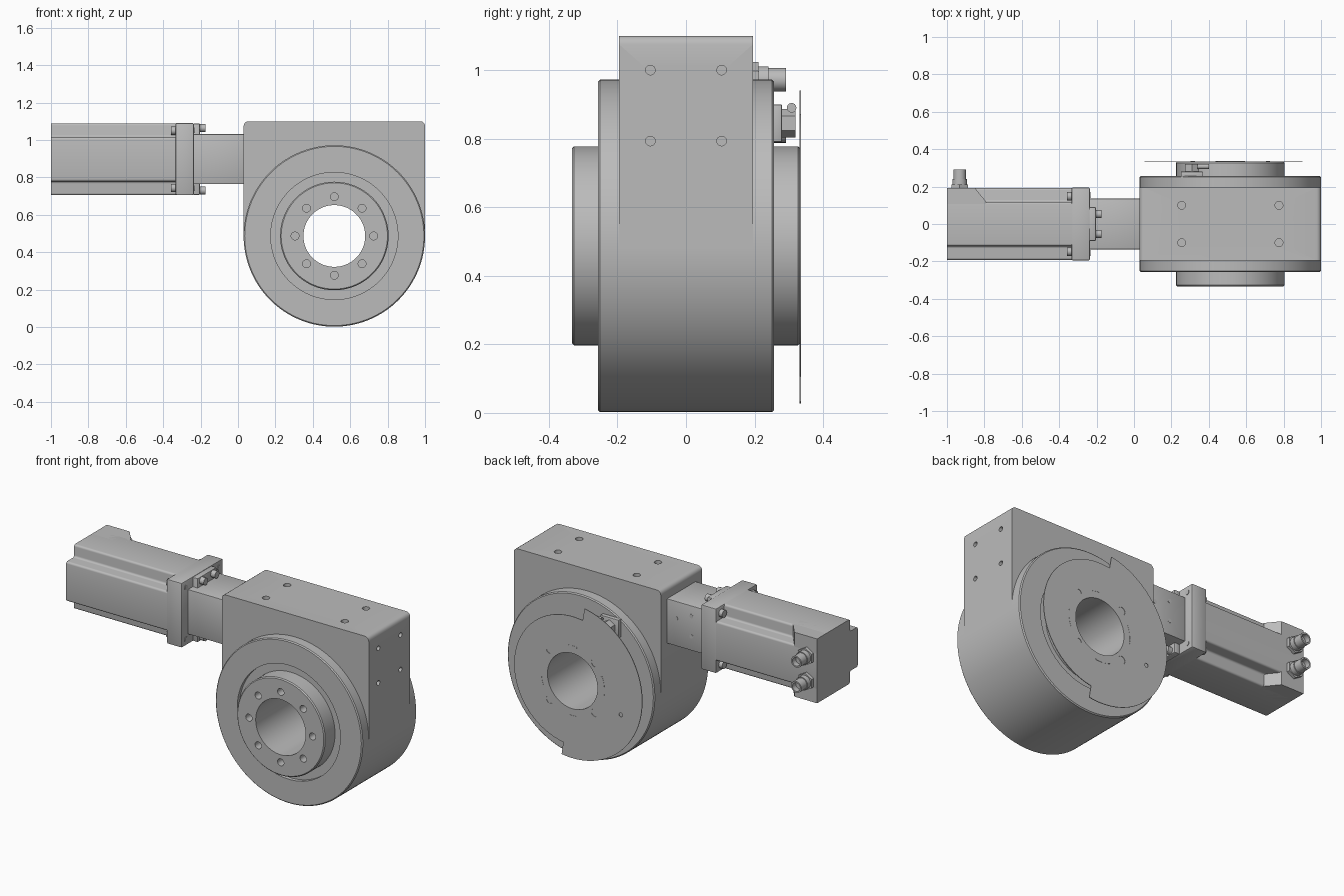
import bpy, bmesh, math
from mathutils import Matrix, Vector

cube = bpy.data.objects.get("Cube")
if cube:
    bpy.data.objects.remove(cube, do_unlink=True)

grey = bpy.data.materials.new("machined_grey")
grey.use_nodes = True
colour = (0.5, 0.5, 0.5, 1)
grey.diffuse_color = colour
grey.node_tree.nodes["Principled BSDF"].inputs["Base Color"].default_value = colour

CX, CZ, R = 0.515, 0.487, 0.485      # drum axis and radius
MZ = 0.897                           # motor axis height
TURN = {"x": Matrix.Rotation(math.pi / 2, 4, "Y"),
        "y": Matrix.Rotation(-math.pi / 2, 4, "X"),
        "z": Matrix.Identity(4)}


def finish(name, bm, smooth=True):
    bmesh.ops.recalc_face_normals(bm, faces=bm.faces[:])
    mesh = bpy.data.meshes.new(name)
    bm.to_mesh(mesh)
    bm.free()
    obj = bpy.data.objects.new(name, mesh)
    bpy.context.collection.objects.link(obj)
    mesh.materials.append(grey)
    if smooth:
        shade(obj)
    return obj


def activate(obj):
    bpy.ops.object.select_all(action="DESELECT")
    obj.select_set(True)
    bpy.context.view_layer.objects.active = obj


def shade(obj):
    activate(obj)
    bpy.ops.object.shade_smooth_by_angle(angle=math.radians(30))


def box(name, x, y, z, bevel=0.0):
    bm = bmesh.new()
    bmesh.ops.create_cube(bm, size=1)
    for v in bm.verts:
        v.co = Vector([(s[0] + s[1]) / 2 + c * (s[1] - s[0]) for c, s in zip(v.co, (x, y, z))])
    if bevel:
        bmesh.ops.bevel(bm, geom=bm.edges[:], offset=bevel, segments=2, affect="EDGES", profile=0.5)
    return finish(name, bm)


def rod(name, centre, radius, depth, axis, sides=24):
    bm = bmesh.new()
    bmesh.ops.create_cone(bm, cap_ends=True, segments=sides, radius1=radius,
                          radius2=radius, depth=depth)
    bm.transform(Matrix.Translation(centre) @ TURN[axis])
    return finish(name, bm)


def prism(name, outline, vector, bevel_rule=None, bevel=0.0):
    bm = bmesh.new()
    face = bm.faces.new([bm.verts.new(p) for p in outline])
    top = bmesh.ops.extrude_face_region(bm, geom=[face])
    bmesh.ops.translate(bm, vec=vector, verts=[g for g in top["geom"] if isinstance(g, bmesh.types.BMVert)])
    if bevel_rule:
        bmesh.ops.bevel(bm, geom=[e for e in bm.edges if bevel_rule(e)], offset=bevel,
                        segments=4, affect="EDGES", profile=0.5)
    return finish(name, bm)


def lathe(name, profile, steps=128):
    # closed (radius, y) profile swept about the drum axis
    bm = bmesh.new()
    rings = []
    for i in range(steps):
        a = math.tau * i / steps
        rings.append([bm.verts.new((CX + r * math.cos(a), y, CZ + r * math.sin(a))) for r, y in profile])
    n = len(profile)
    for i in range(steps):
        a, b = rings[i], rings[(i + 1) % steps]
        for j in range(n):
            bm.faces.new((a[j], a[(j + 1) % n], b[(j + 1) % n], b[j]))
    return finish(name, bm)


def cut(obj, cutters):
    for c in cutters:
        mod = obj.modifiers.new("cut", "BOOLEAN")
        mod.operation, mod.solver, mod.object = "DIFFERENCE", "EXACT", c
        activate(obj)
        bpy.ops.object.modifier_apply(modifier=mod.name)
        bpy.data.objects.remove(c, do_unlink=True)
    shade(obj)


def polar(r, degrees, y):
    a = math.radians(degrees)
    return Vector((CX + r * math.cos(a), y, CZ + r * math.sin(a)))


# Hollow rotary drum with raised hubs and a ring of bolt holes
half = [(0.165, -0.333), (0.284, -0.333), (0.29, -0.327), (0.29, -0.235),
        (0.34, -0.235), (0.34, -0.257), (0.479, -0.257), (R, -0.251)]
drum = lathe("rotary_drum", half + [(r, -y) for r, y in reversed(half)])
cut(drum, [rod("cutter", polar(0.21, 45 * i, -0.333), 0.021, 0.1, "y") for i in range(8)])

# Gearbox block, tangent to the drum
block = prism("gearbox_block",
              [(CX - R, -0.195, CZ), (CX + R, -0.195, CZ), (CX + R, -0.195, 1.1), (CX - R, -0.195, 1.1)],
              (0, 0.39, 0),
              lambda e: all(v.co.z > 1 for v in e.verts) and abs(e.verts[0].co.x - e.verts[1].co.x) < 0.01,
              0.025)
holes = [rod("cutter", (CX, 0, CZ), 0.25, 0.6, "y", 64),
         rod("cutter", (CX + R, 0, MZ), 0.07, 0.03, "x", 48)]
for s in (-1, 1):
    holes += [rod("cutter", (x, 0.1 * s, 1.1), 0.021, 0.06, "z") for x in (0.255, 0.775)]
    holes += [rod("cutter", (CX + R, 0.104 * s, z), 0.014, 0.06, "x") for z in (0.793, 1.0)]
cut(block, holes)
rod("worm_shaft_end", (0.97, 0, MZ), 0.047, 0.06, "x", 48)

# Thin rear cover with two radii, stepped at top and bottom
outline = [polar(0.46, 100 + 179 * i / 64, 0.331) for i in range(65)]
outline += [polar(0.385, 279 + 181 * i / 64, 0.331) for i in range(65)]
cover = prism("rear_cover", outline, (0, 0.004, 0))
cut(cover, [rod("cutter", (CX, 0.333, CZ), 0.165, 0.1, "y", 128)]
    + [rod("cutter", polar(0.21, 45 + 90 * i, 0.333), 0.024, 0.1, "y") for i in range(4)]
    + [rod("cutter", polar(0.34, 200, 0.333), 0.012, 0.1, "y")])
for i in range(4):
    rod("cover_screw", polar(0.21, 45 + 90 * i, 0.329), 0.018, 0.006, "y", 6)
    arc = [polar(0.205, 68 + 90 * i + 6 * k, 0.334) for k in range(6)]
    arc += [polar(0.212, 98 + 90 * i - 6 * k, 0.334) for k in range(6)]
    prism("cover_arc_mark", arc, (0, 0.002, 0))

# Small sensor fitting between drum and cover
box("sensor_base", (0.25, 0.37), (0.25, 0.28), (0.79, 0.9), 0.004)
rod("sensor_body", (0.31, 0.295, 0.845), 0.042, 0.05, "y", 6)
rod("sensor_nozzle", (0.37, 0.308, 0.89), 0.014, 0.06, "x", 16)

# Coupling housing and adapter plate
box("coupling_housing", (-0.24, 0.05), (-0.135, 0.135), (0.765, 1.032), 0.004)
box("adapter_plate", (-0.24, -0.203), (-0.09, 0.09), (0.707, 1.088), 0.006)
for x, z in ((-0.13, 0.97), (-0.13, 0.85), (-0.03, 0.93)):
    rod("housing_plug", (x, 0.135, z), 0.012, 0.004, "y", 16)

# Motor body with notched corners
O, N = 0.192, 0.118
section = []
for sy, sz in ((1, 1), (-1, 1), (-1, -1), (1, -1)):
    corner = [(O * sy, N * sz), (N * sy, N * sz), (N * sy, O * sz)]
    section += corner if sy * sz > 0 else corner[::-1]
prism("motor_body", [(-1, y, MZ + z) for y, z in section], (0.68, 0, 0),
      lambda e: abs(e.verts[0].co.x - e.verts[1].co.x) > 0.1, 0.012)

# Connector end of the motor with ramped front
prism("motor_end_block", [(-1, 0.05, MZ - O), (-1, O, MZ - O), (-0.85, O, MZ - O), (-0.79, N, MZ - O),
                          (-0.79, 0.05, MZ - O)], (0, 0, 2 * O))

# Motor flange with corner pockets for its screws
flange = box("motor_flange", (-0.335, -0.235), (-0.195, 0.195), (0.705, 1.091), 0.008)
for sy in (-1, 1):
    for sz in (-1, 1):
        rod("flange_screw", (-0.34, 0.148 * sy, MZ + 0.153 * sz), 0.022, 0.035, "x", 20)
        rod("flange_screw_tip", (-0.235, 0.155 * sy, MZ + 0.155 * sz), 0.015, 0.006, "x", 16)
        rod("adapter_screw", (-0.195, 0.053 * sy, MZ + 0.167 * sz), 0.021, 0.04, "x", 20)

# Two threaded cable sockets on the motor
for z in (0.972, 0.822):
    rod("socket_nut", (-0.932, 0.2, z), 0.052, 0.022, "y", 6)
    socket = rod("cable_socket", (-0.932, 0.242, z), 0.034, 0.1, "y", 32)
    cut(socket, [rod("cutter", (-0.932, 0.29, z), 0.025, 0.06, "y", 32)])
    rod("socket_collar", (-0.932, 0.225, z), 0.039, 0.03, "y", 32)
